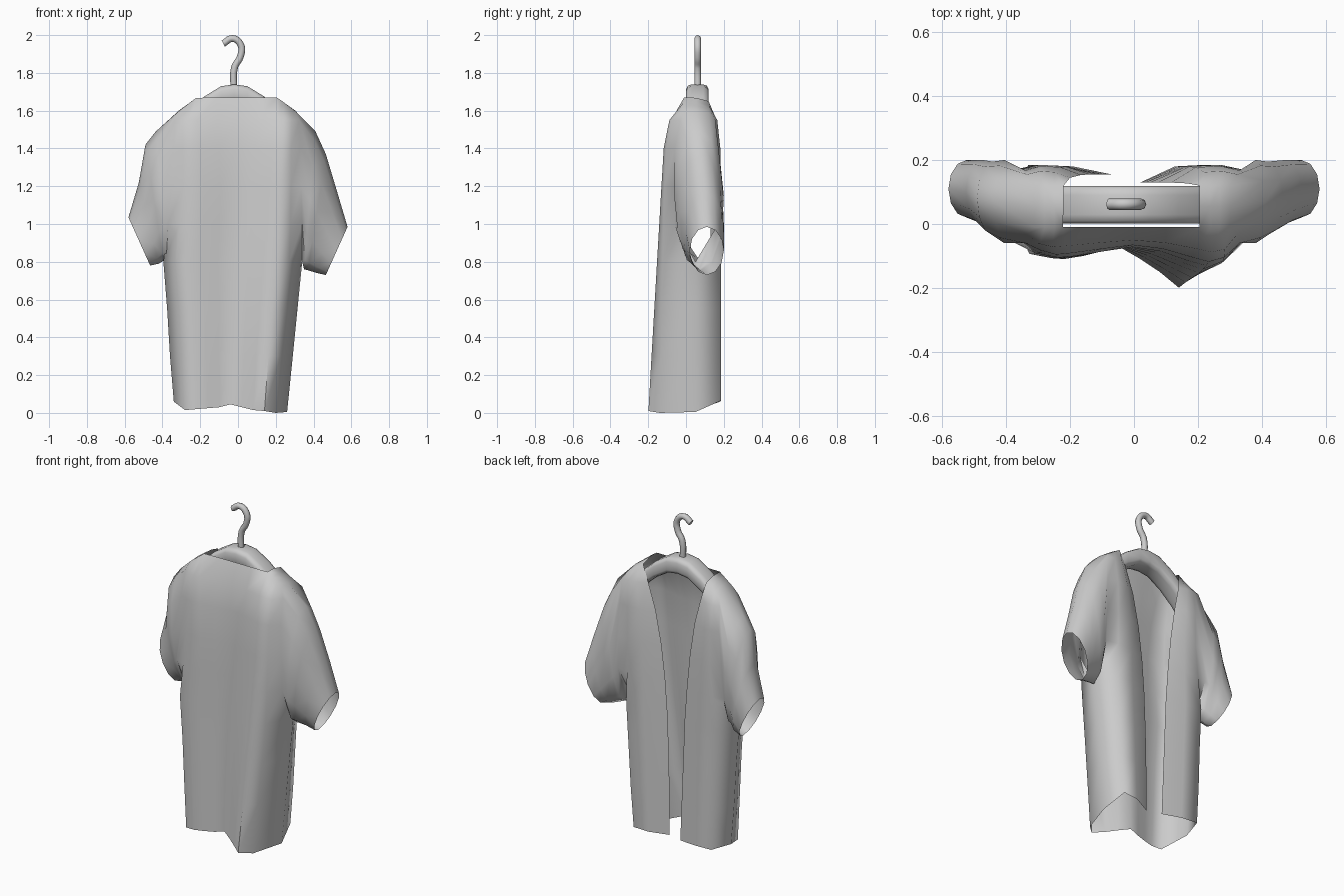
import bpy, bmesh, math
from mathutils import Vector

if "Cube" in bpy.data.objects:
    bpy.data.objects.remove(bpy.data.objects["Cube"])


def lerp(a, b, t):
    return a + (b - a) * t


def add_grid(bm, rows, closed=False):
    vs = [[bm.verts.new(p) for p in r] for r in rows]
    n = len(rows[0])
    for a, b in zip(vs, vs[1:]):
        for i in range(n if closed else n - 1):
            j = (i + 1) % n
            bm.faces.new((a[i], a[j], b[j], b[i]))
    return vs


def finish(bm, name, angle=60):
    bmesh.ops.remove_doubles(bm, verts=bm.verts, dist=0.0005)
    bmesh.ops.recalc_face_normals(bm, faces=bm.faces)
    me = bpy.data.meshes.new(name)
    bm.to_mesh(me)
    bm.free()
    ob = bpy.data.objects.new(name, me)
    bpy.context.collection.objects.link(ob)
    bpy.ops.object.select_all(action='DESELECT')
    ob.select_set(True)
    bpy.context.view_layer.objects.active = ob
    bpy.ops.object.shade_smooth_by_angle(angle=math.radians(angle))
    return ob


# Shirt measurements per level, hem to shoulder
Z = [0.02, 0.3, 0.55, 0.8, 1.0, 1.2, 1.4, 1.55, 1.65]
ARM = 3                                   # underarm level
SIDE = {-1: [.34, .36, .375, .395, .37, .345, .34, .335, .31],
        1: [.26, .29, .315, .34, .34, .335, .33, .325, .30]}
OPEN = {-1: [-.07, -.08, -.09, -.10, -.115, -.135, -.165, -.20, -.22],
        1: [.02, .02, .025, .035, .05, .075, .115, .165, .205]}
EDGE_Y = {-1: .155, 1: .13}
# Per column across the closed panel
HEM_Y = [.05, -.10, -.11, -.10, -.085, -.075, -.11, -.15, -.20, -.14, .05]
CHEST_Y = [-.06, -.09, -.105, -.10, -.085, -.072, -.085, -.115, -.13, -.115, -.06]
HEM_Z = [.06, .015, .02, .025, .03, .045, .03, .015, .01, .0, .005]
TOP_T = [-1, -.9, -.8, -.71, -.35, 0, .35, .69, .8, .9, 1]
SIDE_Y = .05

bm = bmesh.new()

# Closed panel on the -y side
front = []
for k, z in enumerate(Z):
    s = k / (len(Z) - 1)
    row = []
    for i in range(11):
        t = lerp(-1 + i / 5, TOP_T[i], s ** 2)
        x = lerp(-SIDE[-1][k], SIDE[1][k], (t + 1) / 2)
        y = lerp(HEM_Y[i], CHEST_Y[i], min(1, z / 1.2))
        y = lerp(y, -.01, {6: .1, 7: .35, 8: 1}.get(k, 0))
        zz = z
        if k == 0:
            zz = HEM_Z[i]
        if k == 8:
            zz = 1.67 - .07 * max(0, (abs(t) - .7) / .3)
        if 0 < i < 10:
            pass
        elif k <= ARM:
            y = SIDE_Y
        elif k < 8:
            y = -.06 + .03 * (k == 7)
        row.append(Vector((x, y, zz)))
    front.append(row)
add_grid(bm, front)

for sd in (-1, 1):
    # Open panel on the +y side, carried over the shoulder
    back = []
    for k, z in enumerate(Z):
        s = k / (len(Z) - 1)
        row = []
        for i in range(4):
            f = lerp((0, .15, .55, 1)[i], i / 3, s)
            x = lerp(sd * SIDE[sd][k], OPEN[sd][k], f)
            y = (.17, .185, .18, EDGE_Y[sd])[i]
            y = lerp(y, .12, {6: .05, 7: .3, 8: 1}.get(k, 0))
            zz = (.06, .065, .06, .05)[i] if k == 0 else z
            if k == 8:
                zz = 1.59 + .06 * f
            p = Vector((x, y, zz))
            if i == 0 and k <= ARM:
                p = front[k][0 if sd < 0 else 10].copy()
            row.append(p)
        back.append(row)
    seam = [front[8][i if sd < 0 else 10 - i] for i in range(4)]
    ridge = [(a + b) / 2 + Vector((0, 0, .008)) for a, b in zip(back[8], seam)]
    add_grid(bm, back + [ridge, seam])

    # Sleeve lofted from the armhole to the cuff
    e = 0 if sd < 0 else 10
    hole = [front[k][e] for k in range(ARM, 9)] + [ridge[0]]
    hole += [back[k][0] for k in range(8, ARM, -1)]
    n = len(hole)
    lift = .05 if sd < 0 else 0
    wide = .025 if sd < 0 else 0
    rings = [hole]
    for top, bot, yc, ry in (((.41 + wide, 1.49 - lift), (.35 + wide, .76), .07, .13),
                             ((.465 + wide, 1.37), (.37 + wide, .755), .08, .115),
                             ((.525, 1.17), (.42, .74), .10, .10),
                             ((.58, .985), (.465, .73), .11, .09)):
        cx, cz = (top[0] + bot[0]) / 2, (top[1] + bot[1]) / 2
        ux, uz = (top[0] - bot[0]) / 2, (top[1] - bot[1]) / 2
        ring = []
        for i in range(n):
            a = 2 * math.pi * i / n
            c = math.cos(a)
            ring.append(Vector((sd * (cx - c * ux), yc - ry * math.sin(a),
                                cz - c * uz + lift)))
        rings.append(ring)
    add_grid(bm, rings, closed=True)

finish(bm, "open_shirt", 75)

# Hanger: rounded bar bowed over the shoulders
bm = bmesh.new()
half = [(0, 1.69), (.07, 1.68), (.16, 1.625), (.24, 1.555), (.31, 1.475)]
path = [(-x, z) for x, z in half[:0:-1]] + half
secs = []
for x, z in path:
    ring = []
    for i in range(12):
        a = 2 * math.pi * (i + .5) / 12
        c, s = math.cos(a), math.sin(a)
        ring.append(Vector((x - .02,
                            .06 + .06 * math.copysign(abs(c) ** .5, c),
                            z + .05 * math.copysign(abs(s) ** .5, s))))
    secs.append(ring)
vs = add_grid(bm, secs, closed=True)
bm.faces.new(vs[0])
bm.faces.new(vs[-1])
finish(bm, "hanger_bar", 50)

# Hanger hook
cu = bpy.data.curves.new("hanger_hook", 'CURVE')
cu.dimensions = '3D'
cu.bevel_depth = .018
cu.bevel_resolution = 2
cu.resolution_u = 5
cu.use_fill_caps = True
sp = cu.splines.new('BEZIER')
pts = [(-.022, 1.71), (-.018, 1.83), (.012, 1.885), (.016, 1.945),
       (-.028, 1.982), (-.078, 1.955)]
sp.bezier_points.add(len(pts) - 1)
for bp, (x, z) in zip(sp.bezier_points, pts):
    bp.co = (x, .062, z)
    bp.handle_left_type = bp.handle_right_type = 'AUTO'
hook = bpy.data.objects.new("hanger_hook", cu)
bpy.context.collection.objects.link(hook)
